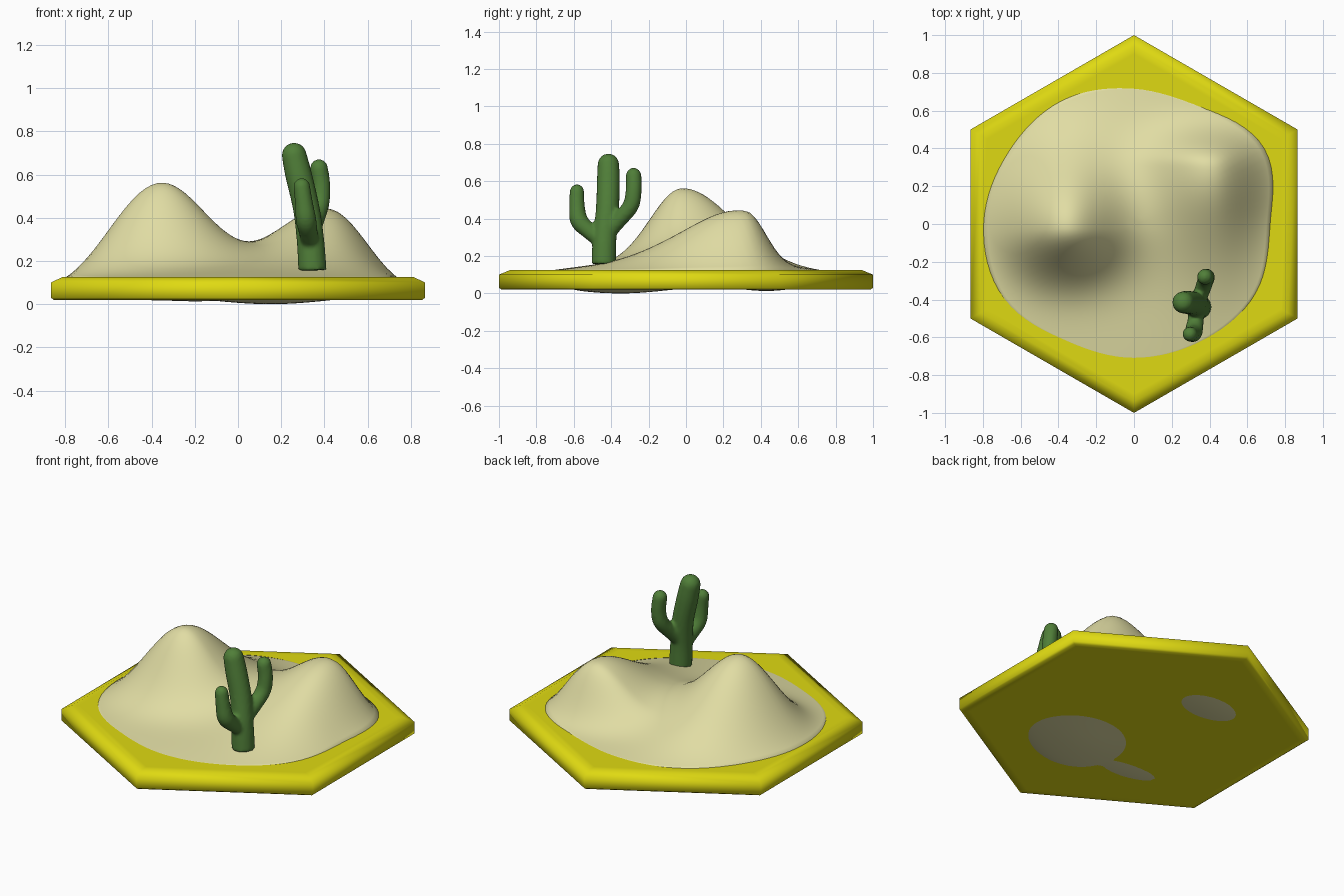
import bpy, bmesh
from math import sin, cos, pi, exp
from mathutils import Vector

if "Cube" in bpy.data.objects:
    bpy.data.objects.remove(bpy.data.objects["Cube"])


def finish(bm, name, color):
    bmesh.ops.recalc_face_normals(bm, faces=bm.faces)
    for f in bm.faces:
        f.smooth = True
    me = bpy.data.meshes.new(name)
    bm.to_mesh(me)
    bm.free()
    ob = bpy.data.objects.new(name, me)
    bpy.context.collection.objects.link(ob)
    mat = bpy.data.materials.new(name)
    mat.diffuse_color = (*color, 1)
    mat.use_nodes = True
    mat.node_tree.nodes["Principled BSDF"].inputs["Base Color"].default_value = mat.diffuse_color
    me.materials.append(mat)
    return ob


def loft(bm, rings):
    """Skin rings of points into a closed tube with capped ends."""
    vs = [[bm.verts.new(p) for p in ring] for ring in rings]
    n = len(vs[0])
    for a, b in zip(vs, vs[1:]):
        for i in range(n):
            j = (i + 1) % n
            bm.faces.new((a[i], a[j], b[j], b[i]))
    bm.faces.new(vs[0][::-1])
    bm.faces.new(vs[-1])


def spline(p0, p1, p2, p3, t):
    return 0.5 * (2 * p1 + (p2 - p0) * t + (2 * p0 - 5 * p1 + 4 * p2 - p3) * t * t
                  + (3 * p1 - p0 - 3 * p2 + p3) * t ** 3)


# Hexagonal tile with chamfered rim
bm = bmesh.new()
profile = [(0.02, 0.94), (0.02, 0.985), (0.03, 1), (0.10, 1), (0.125, 0.94), (0.125, 0.90)]
loft(bm, [[(s * sin(k * pi / 3), s * cos(k * pi / 3), z) for k in range(6)]
          for z, s in profile])
finish(bm, "hex_tile", (0.74, 0.70, 0.006))

# Sand dunes: polar height field inside a rounded outline
OUTLINE = [0.725, 0.80, 0.725, 0.735, 0.765, 0.77, 0.80, 0.805, 0.735, 0.73, 0.73, 0.75]


def rim(a):
    k = a / (pi / 6)
    i = int(k)
    return spline(*(OUTLINE[(i + d) % 12] for d in (-1, 0, 1, 2)), k - i)


def hill(x, y, cx, cy, left, right, front, back):
    dx, dy = x - cx, y - cy
    return exp(-0.5 * ((dx / (left if dx < 0 else right)) ** 2
                       + (dy / (front if dy < 0 else back)) ** 2))


def top(x, y, s):
    bumps = (0.40 * hill(x, y, -0.36, -0.02, 0.22, 0.21, 0.17, 0.27)
             + 0.30 * hill(x, y, 0.42, 0.32, 0.23, 0.18, 0.33, 0.117))
    return 0.122 + 0.05 * (1 - s * s) + bumps * (1 - s ** 8)


def under(x, y, s):
    sag = max(0.045 * hill(x, y, 0.15, -0.35, 0.28, 0.28, 0.28, 0.26),
              0.028 * hill(x, y, -0.35, -0.42, 0.50, 0.50, 0.16, 0.16),
              0.032 * hill(x, y, -0.2, 0.43, 0.27, 0.27, 0.16, 0.16))
    return (0.045 - sag) * (1 - s ** 16) + 0.1 * s ** 16


bm = bmesh.new()
SEG, RINGS = 96, 30
rings = []
steps = [(i / RINGS, under) for i in range(1, RINGS + 1)]
steps += [(i / RINGS, top) for i in range(RINGS, 0, -1)]
for s, height in steps:
    ring = []
    for k in range(SEG):
        a = 2 * pi * k / SEG
        x, y = s * rim(a) * cos(a), s * rim(a) * sin(a)
        ring.append((x, y, height(x, y, s)))
    rings.append(ring)
loft(bm, rings)
finish(bm, "sand_dunes", (0.75, 0.72, 0.37))


# Cactus: trunk and two bent arms with domed tips, fused by remeshing
def limb(bm, pts):
    """pts: (x, y, z, radius); the last point is the centre of the domed tip."""
    p = [Vector(q) for q in pts]
    p = [2 * p[0] - p[1]] + p + [2 * p[-1] - p[-2]]
    path = [spline(*p[i:i + 4], t / 6) for i in range(len(p) - 3) for t in range(6)]
    path.append(p[-2])
    d = (path[-1] - path[-2]).xyz.normalized()
    r = path[-1].w
    for k in range(1, 6):
        a = k * pi / 11
        c = path[-1].xyz if k == 1 else tip
        tip = c
        path.append(Vector((*(tip + d * r * sin(a)), r * cos(a))))
    rings = []
    for i, q in enumerate(path):
        t = (path[min(i + 1, len(path) - 1)].xyz - path[max(i - 1, 0)].xyz).normalized()
        u = t.cross(Vector((1, 0, 0))).normalized()
        v = t.cross(u)
        rings.append([q.xyz + q.w * (u * cos(2 * pi * k / 20) + v * sin(2 * pi * k / 20))
                      for k in range(20)])
    loft(bm, rings)


bm = bmesh.new()
limb(bm, [(0.345, -0.44, 0.155, 0.066), (0.335, -0.435, 0.30, 0.064),
          (0.315, -0.42, 0.45, 0.062), (0.28, -0.415, 0.60, 0.062),
          (0.26, -0.415, 0.69, 0.058)])
limb(bm, [(0.335, -0.44, 0.27, 0.04), (0.325, -0.52, 0.335, 0.044),
          (0.315, -0.572, 0.39, 0.048), (0.305, -0.583, 0.47, 0.042),
          (0.295, -0.583, 0.545, 0.039)])
limb(bm, [(0.335, -0.42, 0.32, 0.04), (0.36, -0.355, 0.395, 0.042),
          (0.38, -0.295, 0.47, 0.044), (0.385, -0.28, 0.55, 0.043),
          (0.375, -0.28, 0.63, 0.042)])
cactus = finish(bm, "cactus", (0.08, 0.21, 0.04))
remesh = cactus.modifiers.new("fuse", "REMESH")
remesh.mode = "VOXEL"
remesh.voxel_size = 0.01
remesh.use_smooth_shade = True
smooth = cactus.modifiers.new("soften", "SMOOTH")
smooth.factor = 0.5
smooth.iterations = 6
